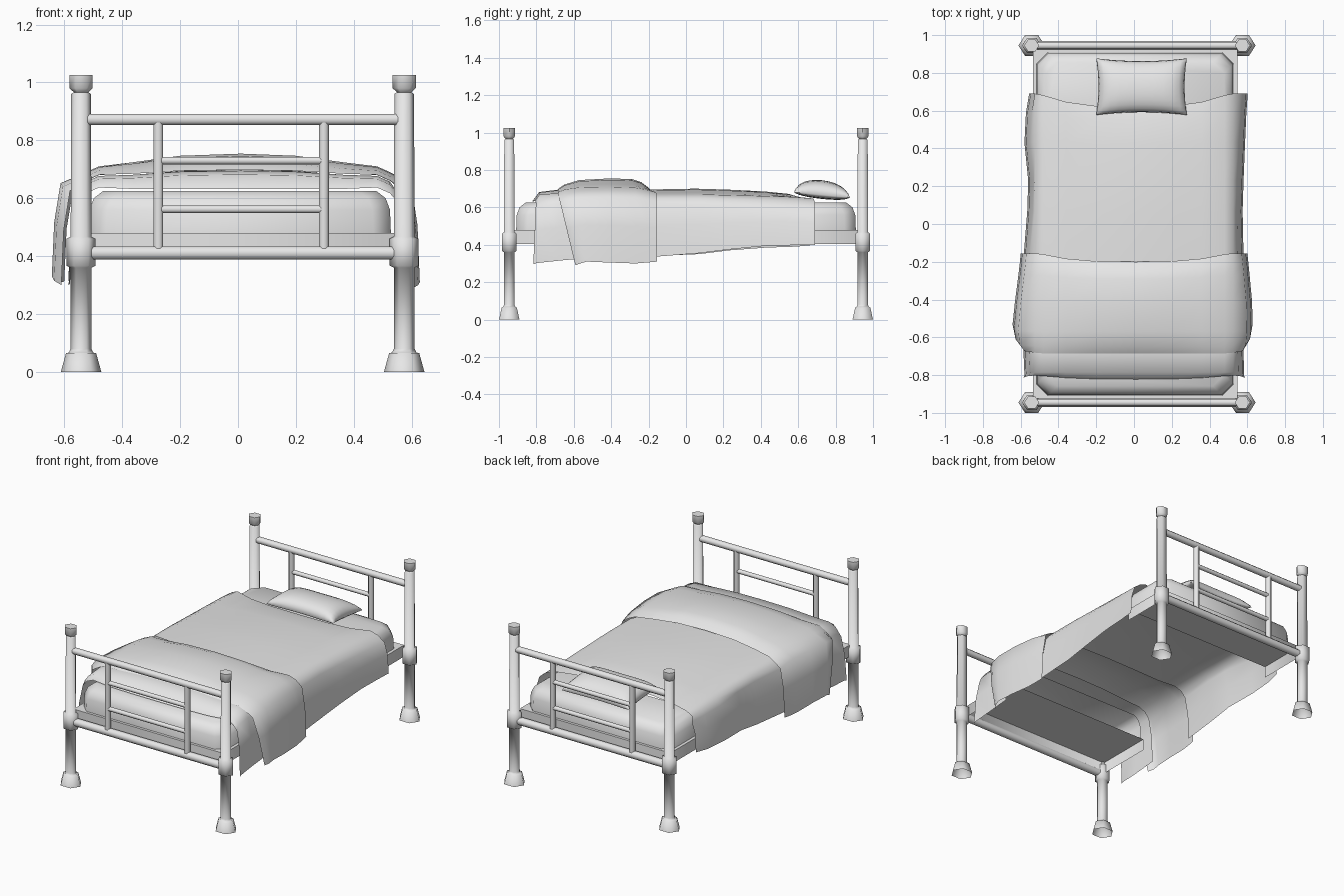
import bpy, bmesh, math
from mathutils import Vector

cube = bpy.data.objects.get("Cube")
if cube:
    bpy.data.objects.remove(cube, do_unlink=True)

grey = bpy.data.materials.new("plain_grey")
grey.use_nodes = True
grey.diffuse_color = (0.8, 0.8, 0.8, 1)
grey.node_tree.nodes["Principled BSDF"].inputs["Base Color"].default_value = (0.8, 0.8, 0.8, 1)

XC = 0.016          # the frame sits slightly off centre
POST_X, POST_Y = 0.558, 0.945


def finish(name, bm, angle):
    bmesh.ops.recalc_face_normals(bm, faces=bm.faces)
    mesh = bpy.data.meshes.new(name)
    bm.to_mesh(mesh)
    bm.free()
    mesh.materials.append(grey)
    obj = bpy.data.objects.new(name, mesh)
    bpy.context.collection.objects.link(obj)
    bpy.ops.object.select_all(action='DESELECT')
    obj.select_set(True)
    bpy.context.view_layer.objects.active = obj
    bpy.ops.object.shade_smooth_by_angle(angle=math.radians(angle))


def loft(bm, rows, closed=False, caps=()):
    """Skin rows of points with quads; caps lists the rows to fill."""
    vs = [[bm.verts.new(p) for p in row] for row in rows]
    n = len(vs[0])
    for a, b in zip(vs, vs[1:]):
        for i in range(n if closed else n - 1):
            j = (i + 1) % n
            bm.faces.new((a[i], a[j], b[j], b[i]))
    for c in caps:
        bm.faces.new(vs[c])


def tube(name, p, q, r, sides=8):
    p, q = Vector(p), Vector(q)
    turn = (q - p).to_track_quat('Z', 'Y')
    ring = [turn @ Vector((r * math.cos(t), r * math.sin(t), 0))
            for t in (math.tau * (i + 0.5) / sides for i in range(sides))]
    bm = bmesh.new()
    loft(bm, [[p + v for v in ring], [q + v for v in ring]], True, (0, -1))
    finish(name, bm, 50)


# Turned six-sided posts, open underneath: radius, height
POST = [(0.07, 0), (0.052, 0.065), (0.042, 0.067), (0.036, 0.08),
        (0.036, 0.36), (0.05, 0.367), (0.05, 0.46), (0.036, 0.467),
        (0.034, 0.96), (0.025, 0.966), (0.04, 0.98), (0.04, 1.025)]


def post(name, x, y):
    rows = []
    for r, z in POST:
        rows.append([(x + r * math.cos(math.tau * i / 6),
                      y + 0.9 * r * math.sin(math.tau * i / 6), z) for i in range(6)])
    bm = bmesh.new()
    loft(bm, rows, True, (-1,))
    finish(name, bm, 64)


# Head and foot ends: posts, rails, uprights and crossbars
for end, y in (("foot", -POST_Y), ("head", POST_Y)):
    for side, s in (("right", -1), ("left", 1)):
        post(f"{end}_{side}_post", XC + s * POST_X, y)
        ux = XC - 0.005 + s * 0.286
        tube(f"{end}_{side}_upright", (ux, y, 0.42), (ux, y, 0.865), 0.018)
    for part, z, r, half in (("top_rail", 0.872, 0.021, 0.54), ("bottom_rail", 0.411, 0.025, 0.54),
                             ("upper_crossbar", 0.73, 0.014, 0.286),
                             ("lower_crossbar", 0.562, 0.014, 0.286)):
        tube(f"{end}_{part}", (XC - half, y, z), (XC + half, y, z), r)


def slab(name, hx, hy, c, levels, cut, keep, caps):
    """Corner-cut slab from (height, inset) levels, kept only on one side of y = cut."""
    rows = []
    for z, inset in levels:
        a, b = hx - inset, hy - inset
        rows.append([(XC - 0.01 + x, y, z) for x, y in (
            (a, -b + c), (a, b - c), (a - c, b), (c - a, b),
            (-a, b - c), (-a, -b + c), (c - a, -b), (a - c, -b))])
    bm = bmesh.new()
    loft(bm, rows, True, caps)
    bmesh.ops.bisect_plane(bm, geom=bm.verts[:] + bm.edges[:] + bm.faces[:],
                           plane_co=(0, cut, 0), plane_no=(0, keep, 0), clear_inner=True)
    finish(name, bm, 50)


# Base boards with a deck on top, and mattress: only the two uncovered ends exist
for end, cut, keep in (("foot", -0.55, -1), ("head", 0.6, 1)):
    slab(f"{end}_base", 0.542, 0.925, 0.004, [(0.405, 0), (0.48, 0)], cut, keep, (-1,))
    slab(f"{end}_mattress", 0.522, 0.908, 0.06,
         [(0.48, 0), (0.56, 0.003), (0.6, 0.018), (0.625, 0.05)], cut, keep, (-1,))


def cover(name, stations):
    """Draped sheet: y, edge bow, hem lean, crown z, shoulder z, right x, left x, right hem, left hem."""
    rows = []
    for y, bow, lean, zc, zs, xr, xl, hr, hl in stations:
        halves = []
        for x, hem in ((xr, hr), (xl, hl)):
            s = 1 if x > 0 else -1
            halves.append([
                (x, hem), (x - s * 0.008, (zs + hem) / 2), (x - s * 0.03, zs - 0.05),
                (s * 0.525, zs - 0.015), (s * 0.48, zs + 0.005),
                (s * 0.36, zs * 0.6 + zc * 0.4), (s * 0.2, zs * 0.15 + zc * 0.85)])
        line = halves[0] + [(0.01, zc)] + halves[1][::-1]
        rows.append([(x, y + bow * min(1, abs(x) / 0.5) ** 3
                      + lean * max(0, zs - z) / 0.35, z) for x, z in line])
    bm = bmesh.new()
    loft(bm, rows)
    finish(name, bm, 60)


cover("main_blanket", [
    (-0.22, 0.04, 0, 0.695, 0.665, -0.585, 0.58, 0.34, 0.335),
    (0.05, 0.02, 0, 0.7, 0.665, -0.565, 0.575, 0.35, 0.355),
    (0.22, 0.01, 0, 0.695, 0.66, -0.56, 0.58, 0.37, 0.375),
    (0.42, 0.01, 0, 0.685, 0.655, -0.58, 0.588, 0.385, 0.395),
    (0.55, 0.04, 0, 0.672, 0.65, -0.572, 0.595, 0.39, 0.398),
    (0.62, 0.07, 0, 0.65, 0.642, -0.555, 0.602, 0.4, 0.4)])

cover("foot_blanket", [
    (-0.822, 0.02, -0.015, 0.632, 0.632, -0.585, 0.585, 0.3, 0.295),
    (-0.785, 0, -0.015, 0.682, 0.662, -0.58, 0.583, 0.305, 0.302),
    (-0.68, 0, 0, 0.695, 0.672, -0.585, 0.58, 0.315, 0.315),
    (-0.52, 0, 0, 0.698, 0.67, -0.585, 0.58, 0.33, 0.33)])

cover("folded_quilt", [
    (-0.685, 0, 0.085, 0.698, 0.676, -0.61, 0.605, 0.3, 0.29),
    (-0.65, 0, 0.075, 0.722, 0.69, -0.635, 0.622, 0.315, 0.3),
    (-0.57, 0, 0.035, 0.746, 0.702, -0.643, 0.628, 0.33, 0.31),
    (-0.42, 0, 0.01, 0.754, 0.705, -0.63, 0.625, 0.325, 0.305),
    (-0.29, 0.02, 0, 0.752, 0.7, -0.612, 0.612, 0.31, 0.3),
    (-0.24, 0.03, 0, 0.735, 0.69, -0.605, 0.606, 0.31, 0.305),
    (-0.2, 0.045, 0, 0.705, 0.675, -0.6, 0.6, 0.315, 0.31)])


# Pillow with pinched corners and a flatter underside
def pillow_rows(rise, n=12):
    rows = []
    for j in range(n + 1):
        v = -math.cos(math.pi * j / n)
        row = []
        for i in range(n + 1):
            u = -math.cos(math.pi * i / n)
            puff = ((1 - u ** 4) * (1 - v * v)) ** 0.4
            row.append((0.04 + 0.24 * u * (1 - 0.05 * (1 - v * v)),
                        0.727 + 0.15 * v * (1 - 0.1 * (1 - u * u)),
                        0.667 - 0.014 * v + rise * puff))
        rows.append(row)
    return rows


bm = bmesh.new()
for rise in (0.078, -0.022):
    loft(bm, pillow_rows(rise))
bmesh.ops.remove_doubles(bm, verts=bm.verts, dist=0.0005)
finish("pillow", bm, 70)
